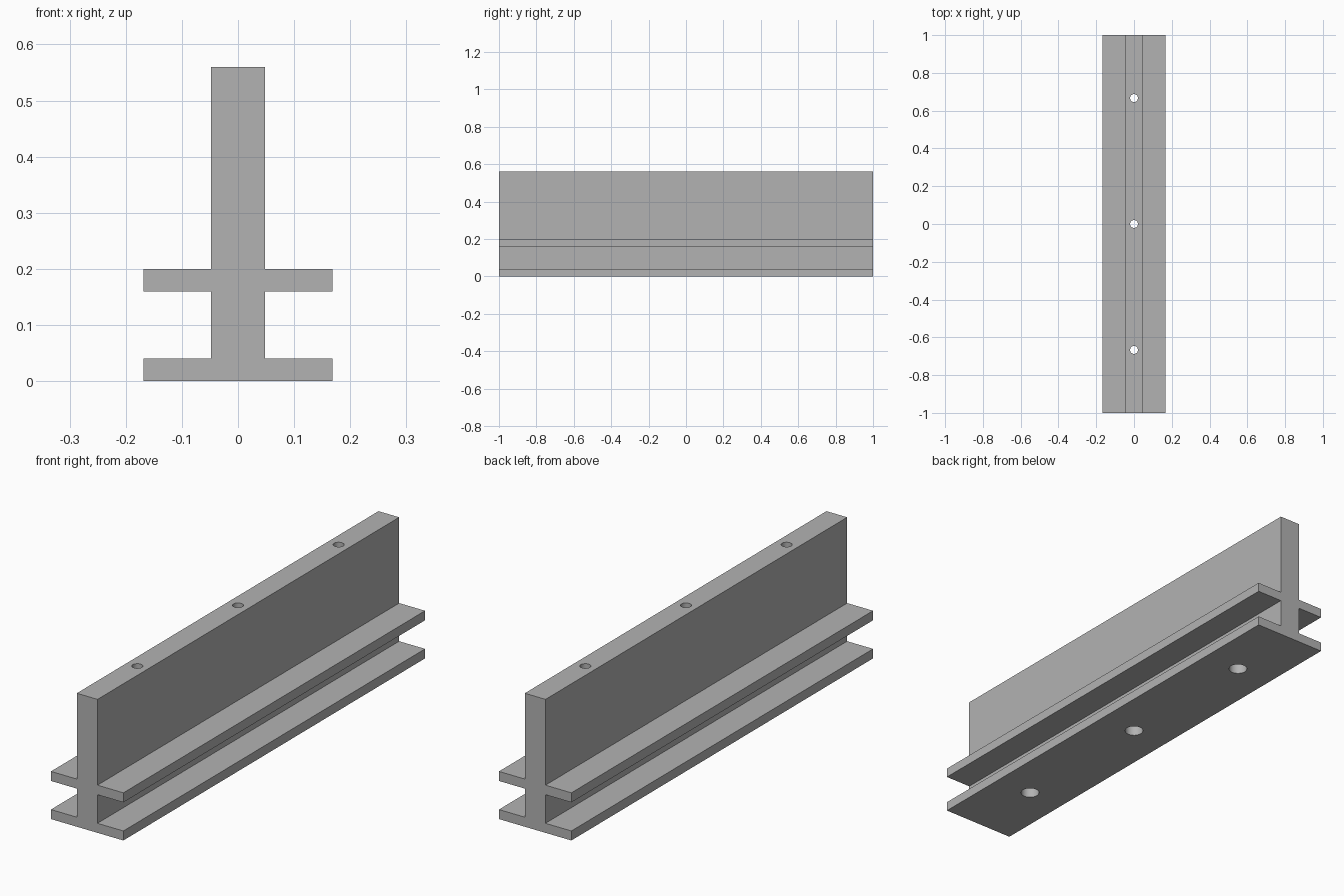
import bpy
import bmesh
import math

cube = bpy.data.objects.get("Cube")
if cube:
    bpy.data.objects.remove(cube, do_unlink=True)

# Single grey material
GREY = (0.45, 0.45, 0.45, 1.0)
grey = bpy.data.materials.new("plain grey")
grey.use_nodes = True
grey.diffuse_color = GREY
grey.node_tree.nodes["Principled BSDF"].inputs["Base Color"].default_value = GREY

LENGTH, HEIGHT = 2.0, 0.56
WEB, FLANGE = 0.048, 0.168


def finish(name, bm):
    bmesh.ops.recalc_face_normals(bm, faces=bm.faces)
    mesh = bpy.data.meshes.new(name)
    bm.to_mesh(mesh)
    bm.free()
    mesh.materials.append(grey)
    obj = bpy.data.objects.new(name, mesh)
    bpy.context.collection.objects.link(obj)
    return obj


# Rail: double-flanged profile, mirrored about the web and extruded lengthwise
half = [(FLANGE, 0), (FLANGE, 0.04), (WEB, 0.04), (WEB, 0.16),
        (FLANGE, 0.16), (FLANGE, 0.2), (WEB, 0.2), (WEB, HEIGHT)]
profile = half + [(-x, z) for x, z in reversed(half)]
bm = bmesh.new()
end = bm.faces.new([bm.verts.new((x, -LENGTH / 2, z)) for x, z in profile])
sweep = bmesh.ops.extrude_face_region(bm, geom=[end])
bmesh.ops.translate(bm, vec=(0, LENGTH, 0),
                    verts=[v for v in sweep["geom"] if isinstance(v, bmesh.types.BMVert)])
rail = finish("rail", bm)

# Stepped bolt holes: wide bore from below, narrow bore through the top
SIDES = 32
steps = [(0.037, -0.05), (0.037, 0.2), (0.021, 0.2), (0.021, HEIGHT + 0.05)]
bm = bmesh.new()
for y in (-0.667, 0, 0.667):
    rings = [[bm.verts.new((r * math.cos(math.tau * i / SIDES),
                            y + r * math.sin(math.tau * i / SIDES), z))
              for i in range(SIDES)] for r, z in steps]
    for low, high in zip(rings, rings[1:]):
        for i in range(SIDES):
            j = (i + 1) % SIDES
            bm.faces.new((low[i], low[j], high[j], high[i]))
    bm.faces.new(rings[0])
    bm.faces.new(rings[-1])
cutter = finish("bolt_hole_cutter", bm)
cutter.hide_render = True

# Cut the holes and remove the cutter
cut = rail.modifiers.new("bolt holes", 'BOOLEAN')
cut.operation = 'DIFFERENCE'
cut.solver = 'EXACT'
cut.object = cutter
bpy.ops.object.select_all(action='DESELECT')
rail.select_set(True)
bpy.context.view_layer.objects.active = rail
bpy.ops.object.modifier_apply(modifier=cut.name)
bpy.data.objects.remove(cutter, do_unlink=True)
bpy.ops.object.shade_smooth_by_angle(angle=math.radians(30))
